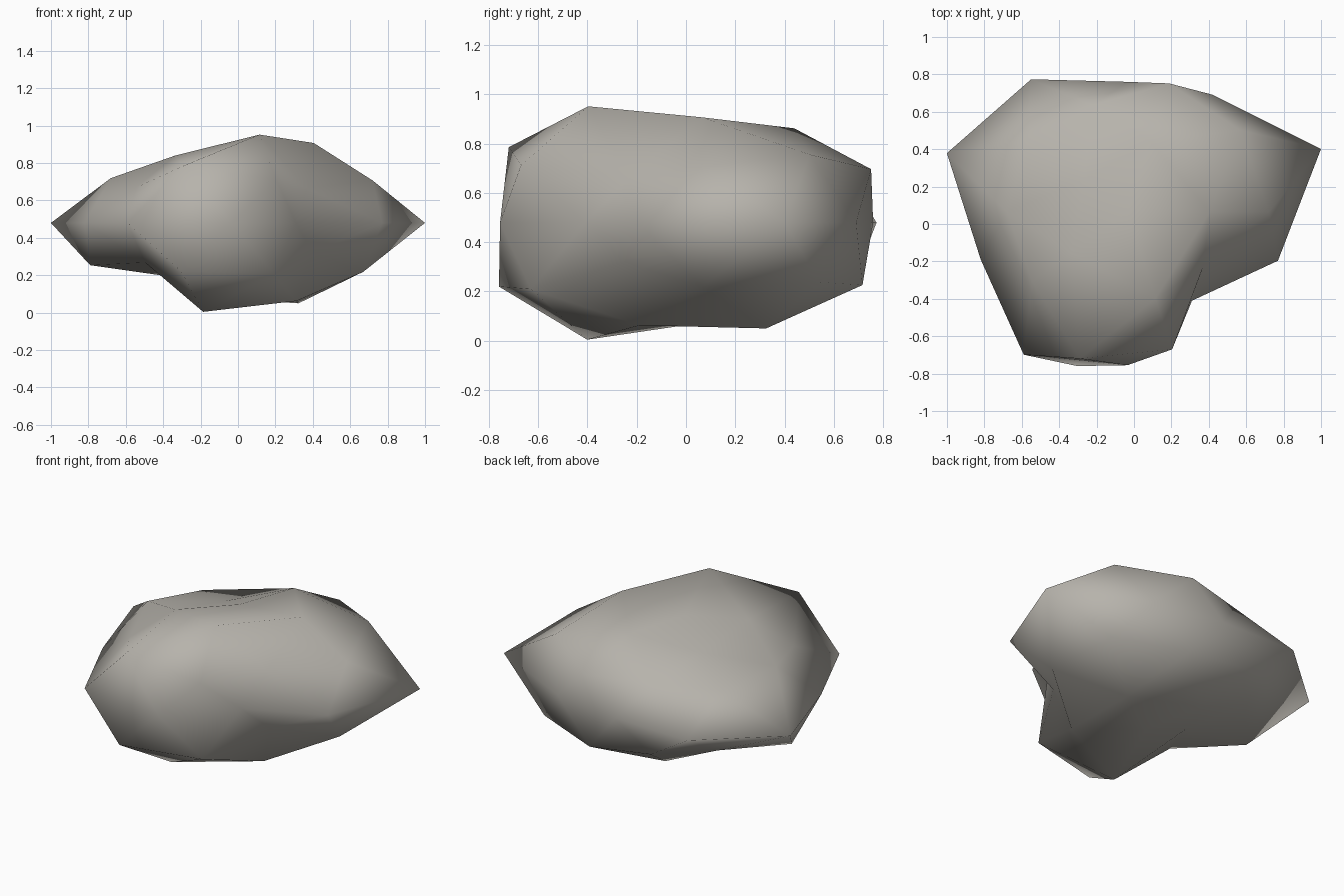
import bpy, bmesh, math

if "Cube" in bpy.data.objects:
    bpy.data.objects.remove(bpy.data.objects["Cube"])

# Stone colour
stone = bpy.data.materials.new("warm_grey_stone")
stone.diffuse_color = (0.47, 0.45, 0.41, 1)
stone.use_nodes = True
stone.node_tree.nodes["Principled BSDF"].inputs["Base Color"].default_value = stone.diffuse_color

# Horizontal radius of the boulder on each band, at evenly spaced angles:
# (slope of the band, first angle, step, radii)
FLAT = 0.6
BANDS = {
    "upper_cap":   (1.618, 0, 72, [0.44, 0.394, 0.29, 0.371, 0.486]),
    "upper_ridge": (0.618, 36, 72, [0.744, 0.60, 0.645, 0.825, 0.50]),
    "upper_belt":  (0.5, 0, 72, [0.755, 0.722, 0.65, 0.63, 0.773]),
    "equator":     (0.0, 18, 36, [1.088, 0.774, 0.695, 0.876, 1.015,
                                  0.825, 0.944, 0.82, 0.587, 0.846]),
    "lower_belt":  (-0.5, 36, 72, [0.807, 0.665, 0.755, 0.867, 0.535]),
    "lower_ridge": (-0.618, 0, 72, [0.705, 0.685, 0.58, 0.571, 0.73]),
    "lower_cap":   (-1.618, 36, 72, [0.443, 0.38, 0.30, 0.49, 0.43]),
}
POLE_TOP, POLE_BOTTOM = 0.39, -0.407
CENTRE = (-0.035, 0.065, 0.48)


def sculpt(co):
    """Push one sphere point out to the boulder's surface."""
    flat = math.hypot(co.x, co.y)
    if flat < 0.01:
        return 0, 0, POLE_TOP if co.z > 0 else POLE_BOTTOM
    slope, start, step, radii = min(
        BANDS.values(), key=lambda b: abs(b[0] - co.z / flat))
    angle = math.degrees(math.atan2(co.y, co.x))
    r = radii[round((angle - start) / step) % len(radii)]
    return r * co.x / flat, r * co.y / flat, r * slope * FLAT


# Boulder: a coarse sphere with its points pushed in and out
bm = bmesh.new()
bmesh.ops.create_icosphere(bm, subdivisions=2, radius=1)
for v in bm.verts:
    v.co = [p + c for p, c in zip(sculpt(v.co), CENTRE)]
bmesh.ops.recalc_face_normals(bm, faces=bm.faces)
for f in bm.faces:
    f.smooth = True

mesh = bpy.data.meshes.new("boulder")
bm.to_mesh(mesh)
bm.free()
mesh.materials.append(stone)
boulder = bpy.data.objects.new("boulder", mesh)
bpy.context.collection.objects.link(boulder)
